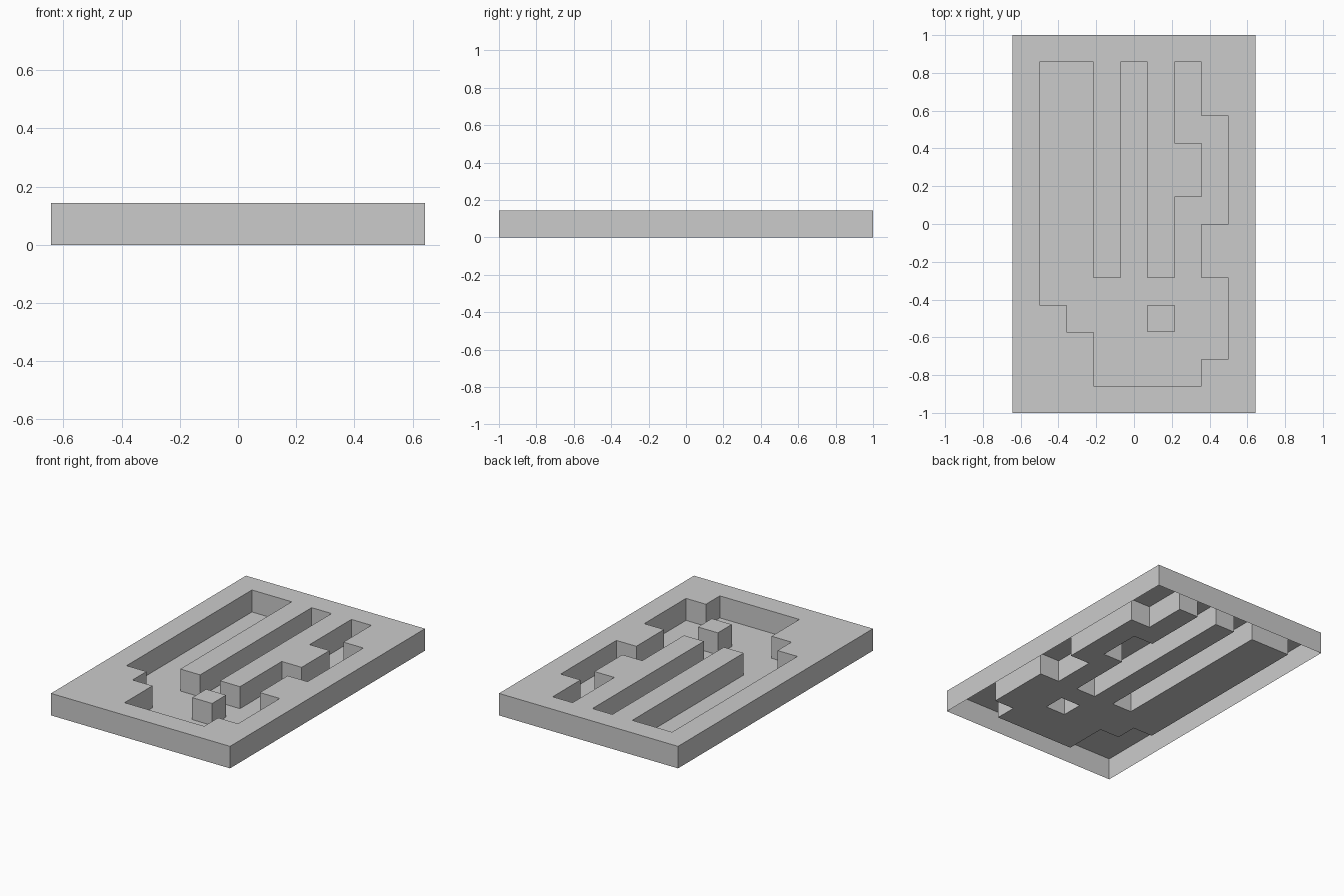
import bpy
import bmesh

if "Cube" in bpy.data.objects:
    bpy.data.objects.remove(bpy.data.objects["Cube"])

U = 1 / 7  # one cell: plate is 9 x 14 cells and one cell thick

# Outlines in cell units (counted from the front left corner)
OUTER = [(0, 0), (9, 0), (9, 14), (0, 14)]
BLOCK = [(5, 3), (6, 3), (6, 4), (5, 4)]
RECESS = [(1, 13), (3, 13), (3, 5), (4, 5), (4, 13), (5, 13), (5, 5), (6, 5),
          (6, 8), (7, 8), (7, 10), (6, 10), (6, 13), (7, 13), (7, 11), (8, 11),
          (8, 7), (7, 7), (7, 5), (8, 5), (8, 2), (7, 2), (7, 1), (3, 1),
          (3, 3), (2, 3), (2, 4), (1, 4)]


def ring(bm, outline, z):
    return [bm.verts.new(((x - 4.5) * U, (y - 7) * U, z)) for x, y in outline]


def fill(bm, z, *outlines):
    """Flat sheet between the first outline and the holes."""
    edges = []
    for outline in outlines:
        v = ring(bm, outline, z)
        edges += [bm.edges.new((v[i - 1], v[i])) for i in range(len(v))]
    bmesh.ops.triangle_fill(bm, edges=edges, use_beauty=True, normal=(0, 0, 1))
    for f in bm.faces:
        f.normal_update()
        if abs(f.normal.z) > 0.5 and f.normal.z < 0:
            f.normal_flip()


def walls(bm, outline):
    """Upright walls, facing right of the outline direction."""
    low, high = ring(bm, outline, 0), ring(bm, outline, U)
    for i in range(len(low)):
        bm.faces.new((low[i - 1], low[i], high[i], high[i - 1]))


def finish(bm, name):
    bmesh.ops.remove_doubles(bm, verts=bm.verts[:], dist=1e-5)
    mesh = bpy.data.meshes.new(name)
    bm.to_mesh(mesh)
    bm.free()
    bpy.context.collection.objects.link(bpy.data.objects.new(name, mesh))


# Plate top with its outer skirt, open underneath
bm = bmesh.new()
fill(bm, U, OUTER, RECESS)
walls(bm, OUTER)
finish(bm, "plate_shell")

# Sunken recess: floor at ground level and side walls
bm = bmesh.new()
fill(bm, 0, RECESS, BLOCK)
walls(bm, RECESS)
finish(bm, "recess")

# Small free-standing block in the recess, hollow underneath
bm = bmesh.new()
fill(bm, U, BLOCK)
walls(bm, BLOCK)
finish(bm, "island_block")
